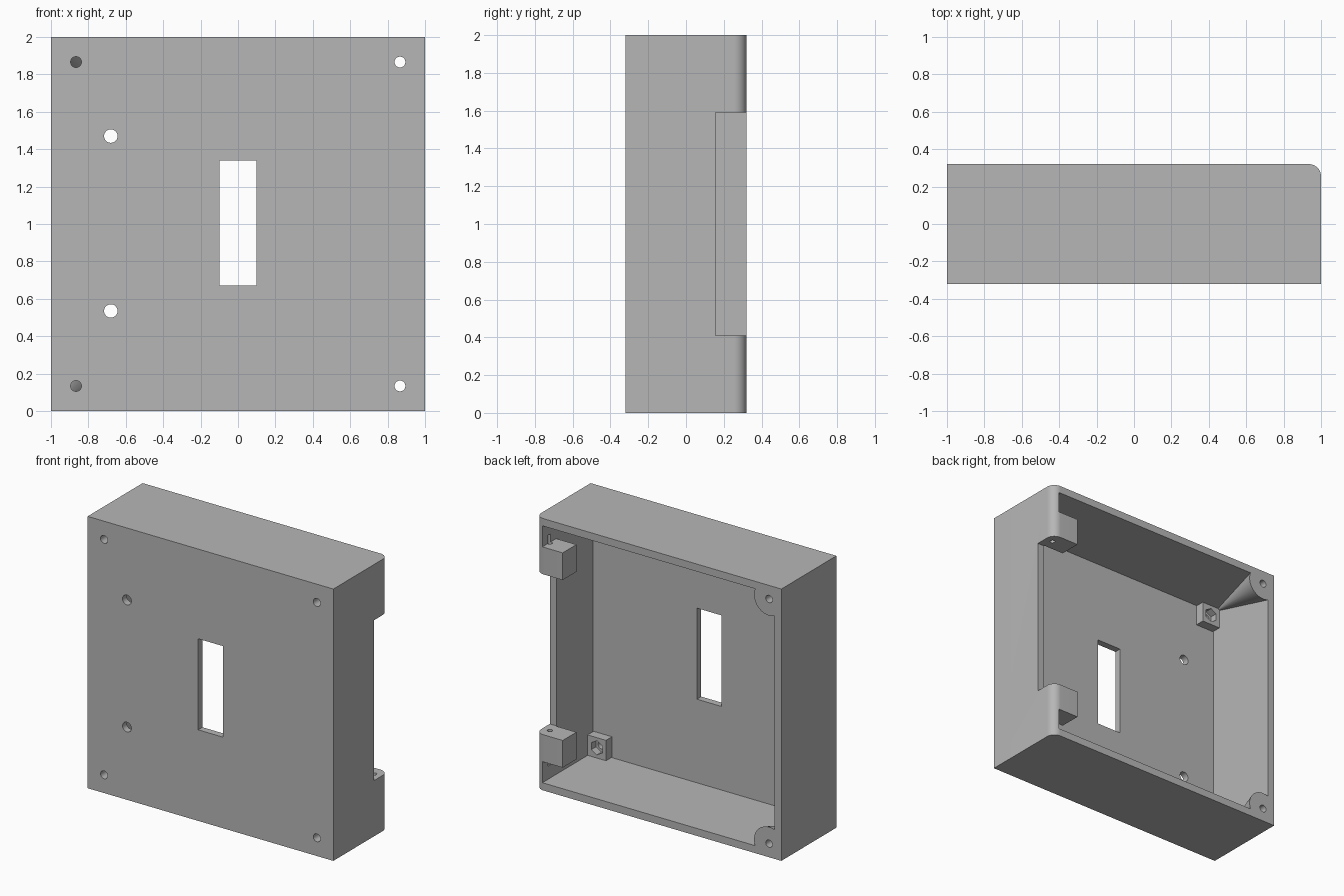
import bpy, bmesh, math
from mathutils import Vector

old = bpy.data.objects.get("Cube")
if old:
    bpy.data.objects.remove(old, do_unlink=True)

grey = bpy.data.materials.new("plain_grey")
grey.use_nodes = True
grey.diffuse_color = (0.47, 0.47, 0.47, 1)
grey.node_tree.nodes["Principled BSDF"].inputs["Base Color"].default_value = (0.47, 0.47, 0.47, 1)


def loft(name, ring_a, ring_b):
    """Closed solid between two rings; a one-point second ring makes a cone."""
    bm = bmesh.new()
    a = [bm.verts.new(p) for p in ring_a]
    b = [bm.verts.new(p) for p in ring_b]
    n = len(a)
    bm.faces.new(a)
    if len(b) > 1:
        bm.faces.new(b)
    for i in range(n):
        j = (i + 1) % n
        bm.faces.new((a[i], a[j], b[j], b[i]) if len(b) > 1 else (a[i], a[j], b[0]))
    bmesh.ops.recalc_face_normals(bm, faces=bm.faces)
    mesh = bpy.data.meshes.new(name)
    bm.to_mesh(mesh)
    bm.free()
    mesh.materials.append(grey)
    ob = bpy.data.objects.new(name, mesh)
    bpy.context.collection.objects.link(ob)
    return ob


def box(name, x0, x1, y0, y1, z0, z1):
    ring = [(x0, y0), (x1, y0), (x1, y1), (x0, y1)]
    return loft(name, [(x, y, z0) for x, y in ring], [(x, y, z1) for x, y in ring])


def circle(u, v, r, sides):
    steps = [math.tau * (i + 0.5) / sides for i in range(sides)]
    return [(u + r * math.cos(t), v + r * math.sin(t)) for t in steps]


def rod_y(x, z, r, y0, y1, sides=32):
    ring = circle(x, z, r, sides)
    return loft("cutter", [(u, y0, v) for u, v in ring], [(u, y1, v) for u, v in ring])


def rod_z(x, y, r, z0, z1):
    ring = circle(x, y, r, 24)
    return loft("cutter", [(u, v, z0) for u, v in ring], [(u, v, z1) for u, v in ring])


def cut(target, cutter):
    cutter.hide_render = True
    mod = target.modifiers.new("cut", 'BOOLEAN')
    mod.operation = 'DIFFERENCE'
    mod.solver = 'EXACT'
    mod.object = cutter
    bpy.context.view_layer.objects.active = target
    bpy.ops.object.modifier_apply(modifier=mod.name)
    bpy.data.objects.remove(cutter, do_unlink=True)


# Outer body with one rounded back edge
D, R = 0.32, 0.065
arc = [math.radians(90 * i / 12) for i in range(13)]
outline = [(-1, D), (-1, -D), (1, -D)]
outline += [(1 - R + R * math.cos(t), D - R + R * math.sin(t)) for t in arc]
shell = loft("wall_box_shell", [(x, y, 0) for x, y in outline], [(x, y, 2) for x, y in outline])

# Cavity, reduced by everything that stays solid inside it
W = 0.055
cavity = box("cavity_cutter", -1 + W, 1 - W, -D + 0.05, 0.4, W, 2 - W)
for s in (-1, 1):
    def up(h):
        return 1 + s * h

    # Side latch blocks
    cut(cavity, box("latch_block", 0.78, 1.1, 0.16, 0.5, *sorted((up(0.5), up(0.79)))))

    # Tapered corner posts, running past the rim
    apex = Vector((-0.95, -0.26, up(0.95)))
    rim = [Vector((x, D, z)) for x, z in circle(-0.9, up(0.9), 0.122, 48)]
    cut(cavity, loft("corner_post", [apex + (p - apex) * 1.2 for p in rim], [apex]))

    # Nut holders on the front plate
    for x in (-0.866, 0.866):
        h = 0.075
        cut(cavity, box("nut_holder", x - h, x + h, -0.4, -0.2, up(0.866) - h, up(0.866) + h))
cut(shell, cavity)

# Side notch and front window
cut(shell, box("notch_cutter", 0.7, 1.2, 0.155, 0.5, 0.41, 1.59))
cut(shell, box("window_cutter", -0.1, 0.1, -0.5, 0, 0.67, 1.34))

# Screw holes, nut pockets and latch holes
for z in (0.535, 1.47):
    cut(shell, rod_y(-0.68, z, 0.036, -0.5, -0.1))
for s in (-1, 1):
    z = 1 + s * 0.866
    for x in (-0.866, 0.866):
        cut(shell, rod_y(x, z, 0.029, -0.5, -0.15))
        cut(shell, rod_y(x, z, 0.052, -0.255, -0.15, sides=6))
    cut(shell, rod_y(-0.9, 1 + s * 0.9, 0.027, 0.14, 0.5))
    cut(shell, rod_z(0.94, 0.24, 0.018, *sorted((1 + s * 0.45, 1 + s * 0.85))))

# Smooth the curved surfaces only
bpy.ops.object.select_all(action='DESELECT')
shell.select_set(True)
bpy.context.view_layer.objects.active = shell
bpy.ops.object.shade_smooth_by_angle(angle=math.radians(25))
